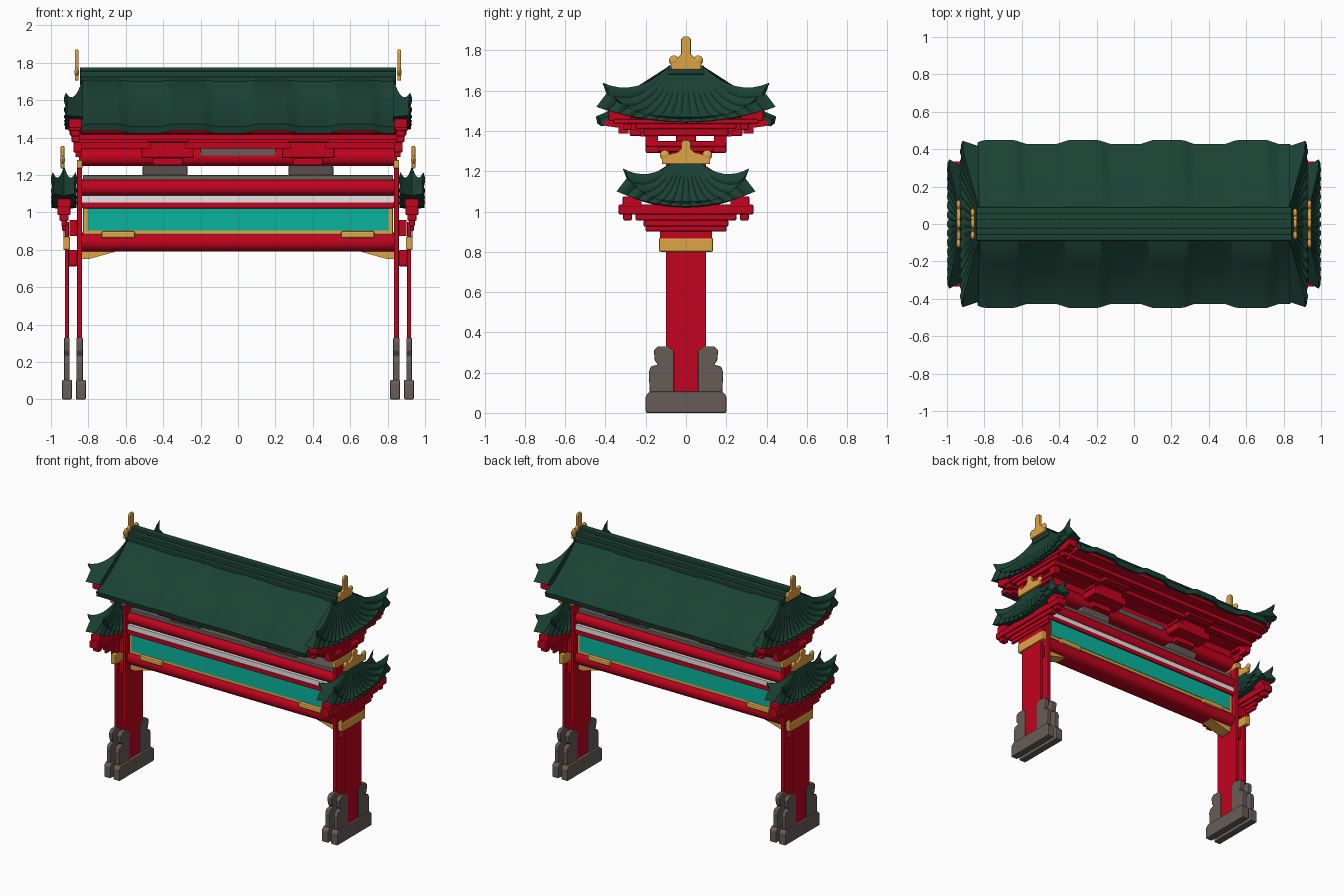
import bpy, bmesh, math

cube = bpy.data.objects.get("Cube")
if cube:
    bpy.data.objects.remove(cube, do_unlink=True)


def material(name, rgb):
    m = bpy.data.materials.new(name)
    m.use_nodes = True
    m.diffuse_color = (*rgb, 1)
    m.node_tree.nodes["Principled BSDF"].inputs["Base Color"].default_value = (*rgb, 1)
    return m


GREEN = material("dark green tile", (0.011, 0.054, 0.034))
RED = material("red lacquer", (0.54, 0.001, 0.013))
GOLD = material("gold", (0.74, 0.37, 0.06))
TEAL = material("teal", (0.003, 0.46, 0.34))
STONE = material("grey stone", (0.135, 0.108, 0.095))
PALE = material("pale grey", (0.78, 0.78, 0.78))


def finish(name, bm, mat, bevel=0, mirror=(True, False), smooth=False):
    bmesh.ops.recalc_face_normals(bm, faces=bm.faces)
    mesh = bpy.data.meshes.new(name)
    bm.to_mesh(mesh)
    bm.free()
    mesh.materials.append(mat)
    ob = bpy.data.objects.new(name, mesh)
    bpy.context.collection.objects.link(ob)
    if bevel:
        mod = ob.modifiers.new("bevel", "BEVEL")
        mod.width, mod.segments = bevel, 2
    if any(mirror):
        mod = ob.modifiers.new("mirror", "MIRROR")
        mod.use_axis = (*mirror, False)
    if smooth:
        bpy.ops.object.select_all(action="DESELECT")
        ob.select_set(True)
        bpy.context.view_layer.objects.active = ob
        bpy.ops.object.shade_smooth_by_angle(angle=math.radians(40))
    return ob


SIDES, QUARTERS, SINGLE = (True, False), (True, True), (False, False)


def extrude(name, outline, x0, x1, mat, bevel=0, mirror=SIDES):
    """Extrude a (y, z) outline along x."""
    bm = bmesh.new()
    face = bm.faces.new([bm.verts.new((x0, y, z)) for y, z in outline])
    ext = bmesh.ops.extrude_face_region(bm, geom=[face])["geom"]
    bmesh.ops.translate(bm, vec=(x1 - x0, 0, 0),
                        verts=[v for v in ext if isinstance(v, bmesh.types.BMVert)])
    return finish(name, bm, mat, bevel, mirror)


def prism(name, half, x0, x1, mat, bevel=0, mirror=SIDES):
    """Extrude a half outline, listed from bottom to top, with its reflection."""
    extrude(name, half + [(-y, z) for y, z in reversed(half)], x0, x1, mat, bevel, mirror)


def box(name, x0, x1, hy, z0, z1, mat, bevel=0, mirror=SIDES):
    prism(name, [(hy, z0), (hy, z1)], x0, x1, mat, bevel, mirror)


def block(name, x0, x1, y0, y1, z0, z1, mat, bevel=0):
    """A box repeated at front and back on both sides."""
    extrude(name, [(y0, z0), (y1, z0), (y1, z1), (y0, z1)], x0, x1, mat, bevel, QUARTERS)


def beam(name, hx, hy, z0, z1, mat, bevel=0.012):
    box(name, -hx, hx, hy, z0, z1, mat, bevel, SINGLE)


def round_beam(name, hx, hy, z0, z1, mat):
    """A long beam with an oval section."""
    mid, hz = (z0 + z1) / 2, (z1 - z0) / 2
    arc = [math.radians(a) for a in range(-75, 76, 15)]
    half = [(hy * math.cos(a) ** 0.6, mid + hz * math.sin(a) / math.sin(arc[-1])) for a in arc]
    prism(name, half, -hx, hx, mat, 0, SINGLE)


def loft(name, rings, mat, mirror):
    """Skin a list of closed rings and cap both ends."""
    bm = bmesh.new()
    rows = [[bm.verts.new(p) for p in ring] for ring in rings]
    n = len(rows[0])
    for a, b in zip(rows, rows[1:]):
        for i in range(n):
            j = (i + 1) % n
            bm.faces.new((a[i], a[j], b[j], b[i]))
    bm.faces.new(rows[0])
    bm.faces.new(rows[-1])
    finish(name, bm, mat, 0, mirror, True)


# Pillars and their stepped stone feet, with the pillar showing in the notch
foot = [(0.06, 0.1), (0.18, 0.1), (0.185, 0.2), (0.175, 0.23), (0.14, 0.24), (0.155, 0.26),
        (0.16, 0.31), (0.14, 0.33), (0.09, 0.33), (0.06, 0.31)]
for tag, cx, w, top, base in (("inner", 0.847, 0.013, 1.27, 0.84), ("outer", 0.915, 0.011, 0.95, 0.914)):
    box(tag + "_pillar_shaft", cx - w, cx + w, 0.1, 0.3, top, RED, 0.004)
    box(tag + "_pillar_foot", cx - w, cx + w, 0.062, 0.08, 0.31, RED)
    extrude(tag + "_stone_shoulder", foot, cx - w - 0.004, cx + w + 0.004, STONE, 0.005, QUARTERS)
    prism(tag + "_stone_base", [(0.2, 0), (0.2, 0.085), (0.18, 0.105)],
          base - 0.026, base + 0.026, STONE, 0.006)
box("pillar_band", 0.897, 0.934, 0.135, 0.8, 0.87, GOLD, 0.008)
box("pillar_tie", 0.858, 0.925, 0.07, 0.71, 0.8, RED, 0.012)
box("end_block", 0.862, 0.9, 0.08, 0.875, 0.96, RED)

# Long beams and the name panel between the pillars
round_beam("lower_beam", 0.835, 0.085, 0.79, 0.892, RED)
beam("panel_frame", 0.828, 0.07, 0.882, 1.03, GOLD, 0.004)
beam("name_panel", 0.805, 0.074, 0.903, 1.024, TEAL, 0)
beam("panel_top_rail", 0.835, 0.085, 1.022, 1.054, RED, 0.006)
beam("pale_strip", 0.835, 0.078, 1.05, 1.09, PALE, 0)
round_beam("middle_beam", 0.835, 0.085, 1.086, 1.178, RED)
beam("grey_cap", 0.83, 0.06, 1.17, 1.2, STONE, 0.006)
round_beam("upper_beam", 0.85, 0.075, 1.247, 1.345, RED)
beam("upper_web", 0.85, 0.045, 1.33, 1.41, RED, 0)
beam("grey_plaque", 0.2, 0.077, 1.305, 1.342, STONE, 0)
box("gold_scroll", 0.55, 0.73, 0.094, 0.862, 0.9, GOLD, 0.01)

# Wedge brackets under the lower beam
bm = bmesh.new()
wedge = bm.faces.new([bm.verts.new((x, -0.045, z)) for x, z in
                      ((0.835, 0.75), (0.8, 0.75), (0.62, 0.8), (0.835, 0.8))])
new = bmesh.ops.extrude_face_region(bm, geom=[wedge])["geom"]
bmesh.ops.translate(bm, vec=(0, 0.09, 0), verts=[v for v in new if isinstance(v, bmesh.types.BMVert)])
finish("corner_wedge", bm, GOLD)

# Stepped bracket blocks under the main roof
prism("grey_pedestal", [(0.05, 1.18), (0.07, 1.25)], 0.27, 0.51, STONE, 0.008)
for i, (hx, hy, z0, z1) in enumerate(((0.08, 0.11, 1.25, 1.29), (0.14, 0.2, 1.29, 1.345),
                                      (0.11, 0.28, 1.375, 1.41))):
    box(f"roof_bracket_{i}", 0.375 - hx, 0.375 + hx, hy, z0, z1, RED, 0.008)
block("roof_bracket_post", 0.28, 0.47, 0.14, 0.2, 1.335, 1.385, RED)

# Main roof: red soffit, purlins, wavy tile slopes and ridge
prism("soffit", [(0.1, 1.395), (0.22, 1.4), (0.4, 1.425), (0.41, 1.445), (0.1, 1.57)],
      -0.845, 0.845, RED, 0, SINGLE)
for y, z in ((0.2, 1.39), (0.31, 1.405)):
    block("purlin", 0, 0.85, y - 0.025, y + 0.025, z - 0.018, z + 0.02, RED)

slope = [(0.38, 1.44), (0.43, 1.43), (0.438, 1.465), (0.39, 1.485), (0.3, 1.54),
         (0.2, 1.61), (0.09, 1.705)]
rings = []
for k in range(121):
    x = -0.838 + 1.676 * k / 120
    wave = max(-1, min(1, 2.5 * math.cos(2 * math.pi * (x + 0.72) / 0.45)))
    half = [(y + 0.01 * wave * min(1, y / 0.3), z + 0.007 * wave * min(1, y / 0.3))
            for y, z in slope]
    rings.append([(x, y, z) for y, z in half] + [(x, -y, z) for y, z in reversed(half)])
loft("main_roof", rings, GREEN, SINGLE)
for i, (hy, z0, z1) in enumerate(((0.09, 1.68, 1.725), (0.06, 1.72, 1.755), (0.025, 1.75, 1.776))):
    beam(f"ridge_{i}", 0.845, hy, z0, z1, GREEN, 0.006)


def end_roof(name, xr, dx, zt, rw, ze, ew, up, sag, ribs):
    """Ribbed, concave slope with upswept corners, facing along x."""
    rings, cols, rows = [], ribs * 6, 9
    for c in range(cols + 1):
        u = 2 * c / cols - 1
        rib = math.copysign(0.011, dx) * abs(math.sin(math.pi * ribs * c / cols))
        lift = up * abs(u) ** 3.5
        ring = []
        for r in range(rows):
            v = r / (rows - 1)
            z = zt + (ze + lift - zt) * v - sag * 4 * v * (1 - v)
            ring.append((xr + dx * v + rib * v, u * (rw + (ew - rw) * v), z))
        low = ze - 0.035 + 0.075 * u * u
        ring.append((xr + dx * 0.9 + rib, u * (ew - 0.02), low + 0.3 * lift + 0.025))
        ring.append((xr + dx * 0.95 + rib, u * (ew + 0.03), low + 0.01))
        ring.append((xr, u * ew, low))
        rings.append(ring)
    loft(name, rings, GREEN, SIDES)


end_roof("upper_end_roof", 0.828, 0.092, 1.725, 0.08, 1.47, 0.415, 0.17, 0.06, 15)
for tag, dx in (("outer", 0.06), ("inner", -0.06)):
    end_roof(f"lower_end_roof_{tag}", 0.93, dx, 1.25, 0.06, 1.05, 0.315, 0.165, 0.045, 13)

# Stepped red brackets below the end roofs
upper = ((0.36, 1.435, 1.46, 0.908), (0.25, 1.41, 1.44, 0.9), (0.21, 1.375, 1.415, 0.89),
         (0.05, 1.34, 1.38, 0.875), (0.2, 1.32, 1.35, 0.88), (0.14, 1.295, 1.325, 0.87))
for i, (hy, z0, z1, x1) in enumerate(upper):
    box(f"upper_end_bracket_{i}", 0.835, x1, hy, z0, z1, RED, 0.007)
block("upper_bracket_post", 0.835, 0.88, 0.14, 0.2, 1.34, 1.39, RED)
block("upper_eave_board", 0.835, 0.905, 0.27, 0.385, 1.45, 1.505, RED, 0.007)
lower = ((0.335, 0.985, 1.035, 0.965), (0.25, 0.955, 0.99, 0.955),
         (0.21, 0.925, 0.96, 0.945), (0.2, 0.9, 0.93, 0.94), (0.13, 0.865, 0.905, 0.932))
for i, (hy, z0, z1, x1) in enumerate(lower):
    box(f"lower_end_bracket_{i}", 1.86 - x1, x1, hy, z0, z1, RED, 0.007)
block("lower_eave_board", 0.892, 0.968, 0.22, 0.315, 1.02, 1.075, RED, 0.007)
# Bracket arm tips seen from the end
for y in (0.15, 0.29):
    for tag, z, x in (("upper", 1.405, 0.87), ("lower", 0.955, 0.93)):
        block(tag + "_arm_tip", x - 0.025, x + 0.025, y - 0.022, y + 0.022, z, z + 0.05, RED, 0.008)


# Gold ridge finials with curled shoulders
def finial(name, x, z, w, h):
    half = [(w, z), (w, z + 0.04), (0.04, z + 0.06), (0.025, z + 0.075),
            (0.025, z + h - 0.015), (0.012, z + h)]
    prism(name, half, x - 0.01, x + 0.01, GOLD, 0.005)
    bm = bmesh.new()
    bmesh.ops.create_uvsphere(bm, u_segments=12, v_segments=8, radius=0.025)
    for v in bm.verts:
        v.co = (v.co.x * 0.5 + x, v.co.y + w - 0.015, v.co.z + z + 0.045)
    finish(name + "_curl", bm, GOLD, 0, QUARTERS, True)


finial("upper_finial", 0.862, 1.705, 0.075, 0.165)
finial("lower_finial", 0.938, 1.235, 0.12, 0.12)
box("gold_pillar_cap", 0.832, 0.862, 0.11, 1.235, 1.28, GOLD, 0.005)
